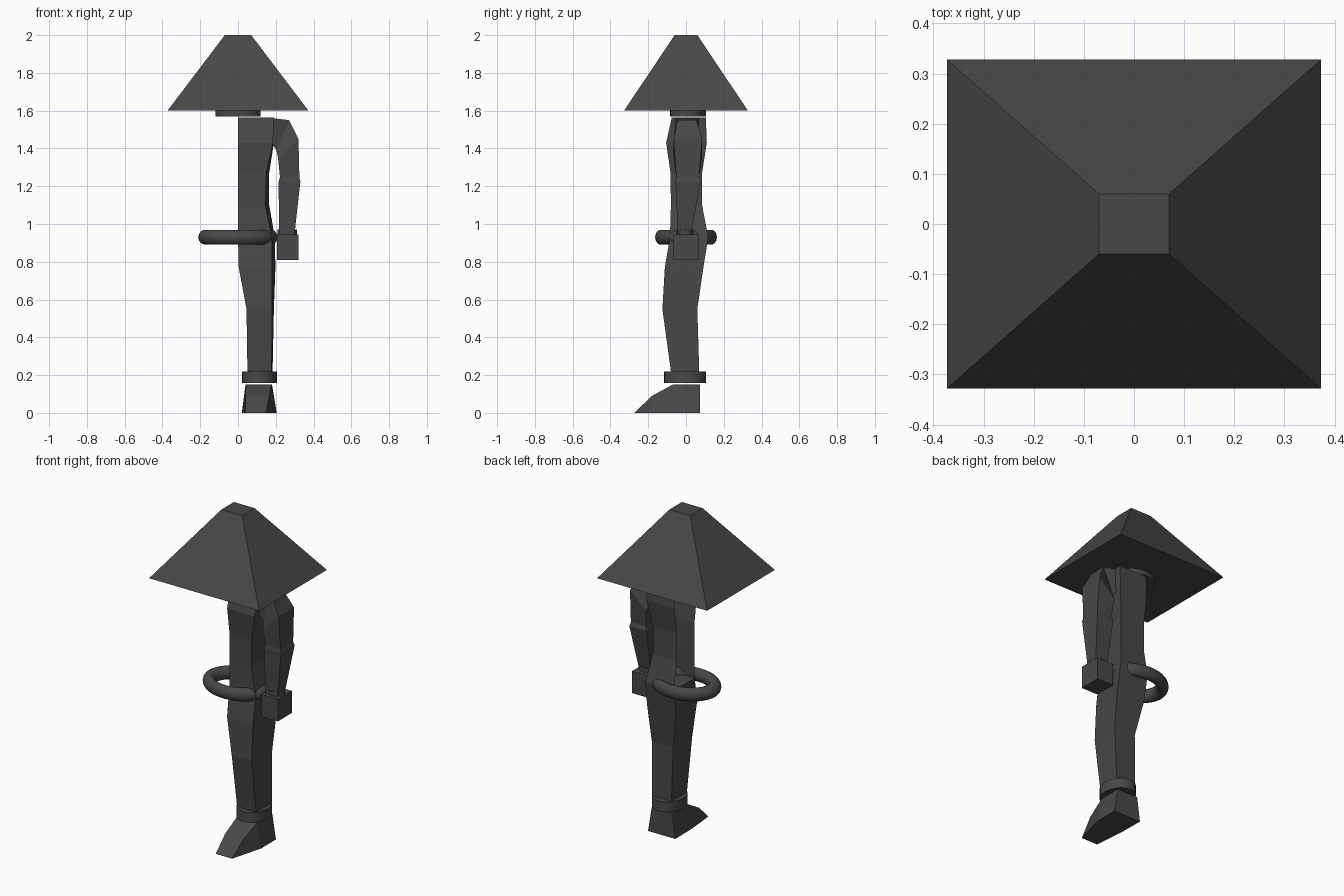
import bpy, bmesh, math

if "Cube" in bpy.data.objects:
    bpy.data.objects.remove(bpy.data.objects["Cube"])

grey = bpy.data.materials.new("charcoal grey")
grey.diffuse_color = (0.065, 0.065, 0.065, 1)
grey.use_nodes = True
grey.node_tree.nodes["Principled BSDF"].inputs["Base Color"].default_value = grey.diffuse_color


def loft(name, rings, closed=True, caps=True):
    """Skin a stack of matching point rings; closed=False leaves one side open."""
    bm = bmesh.new()
    rows = [[bm.verts.new(p) for p in ring] for ring in rings]
    n = len(rows[0])
    for a, b in zip(rows, rows[1:]):
        for i in range(n if closed else n - 1):
            j = (i + 1) % n
            bm.faces.new((a[i], a[j], b[j], b[i]))
    if caps:
        bm.faces.new(rows[0])
        bm.faces.new(rows[-1])
    bmesh.ops.recalc_face_normals(bm, faces=bm.faces[:])
    me = bpy.data.meshes.new(name)
    bm.to_mesh(me)
    bm.free()
    me.materials.append(grey)
    ob = bpy.data.objects.new(name, me)
    bpy.context.collection.objects.link(ob)
    return ob


def rect(z, x0, x1, y0, y1, back=0.0):
    """Rectangle at height z; back widens the rear outer corner."""
    return [(x0, y0, z), (x1, y0, z), (x1 + back, y1, z), (x0, y1, z)]


def slanted(inner, outer, y0, y1):
    """Limb section tilted in the xz plane."""
    (xi, zi), (xo, zo) = inner, outer
    return [(xi, y0, zi), (xo, y0, zo), (xo, y1, zo), (xi, y1, zi)]


def band(name, x, y, rx, ry, z0, z1):
    """Short elliptical cylinder."""
    n = 24
    ob = loft(name, [[(x + rx * math.cos(2 * math.pi * i / n),
                       y + ry * math.sin(2 * math.pi * i / n), z)
                      for i in range(n)] for z in (z0, z1)])
    smooth(ob)


def smooth(ob):
    bpy.ops.object.select_all(action='DESELECT')
    ob.select_set(True)
    bpy.context.view_layer.objects.active = ob
    bpy.ops.object.shade_smooth_by_angle(angle=math.radians(40))


# Wide pyramid hat and neck collar
loft("hat", [rect(1.6, -0.373, 0.373, -0.328, 0.328),
             rect(2.0, -0.07, 0.07, -0.06, 0.06)])
band("collar", 0, 0.01, 0.12, 0.095, 1.57, 1.6)

# Half torso, open along the centre plane
loft("torso", [rect(z, 0, x1, y0, y1, b) for z, x1, y0, y1, b in (
    (0.93, 0.18, -0.085, 0.118, 0.015),
    (1.10, 0.145, -0.08, 0.085, 0.02),
    (1.27, 0.15, -0.082, 0.085, 0.015),
    (1.43, 0.185, -0.105, 0.11, 0.005),
    (1.565, 0.19, -0.075, 0.105, 0.0))], closed=True).name
# Remove the centre-plane side of the torso
me = bpy.data.objects["torso"].data
bm = bmesh.new()
bm.from_mesh(me)
bmesh.ops.delete(bm, geom=[f for f in bm.faces if all(abs(v.co.x) < 1e-5 for v in f.verts)],
                 context='FACES')
bm.to_mesh(me)
bm.free()

# Belt ring
bpy.ops.mesh.primitive_torus_add(major_radius=0.175, minor_radius=0.04, major_segments=40,
                                 minor_segments=14, location=(0, 0, 0.93))
belt = bpy.context.object
belt.name = "belt"
belt.scale = (0.98, 0.76, 1)
belt.data.materials.append(grey)
smooth(belt)

# Leg, ankle cuff and shoe
loft("leg", [rect(0.22, 0.05, 0.178, -0.08, 0.07, 0.005),
             rect(0.55, 0.045, 0.18, -0.125, 0.06, 0.01),
             rect(0.77, 0.004, 0.18, -0.112, 0.092, 0.018),
             rect(0.93, 0.0, 0.18, -0.085, 0.118, 0.015)])
band("ankle_cuff", 0.114, -0.005, 0.093, 0.112, 0.158, 0.22)
loft("shoe", [
    [(0.02, 0.075, 0), (0.205, 0.075, 0), (0.18, 0.075, 0.15), (0.04, 0.075, 0.15)],
    [(0.022, -0.07, 0), (0.205, -0.07, 0), (0.178, -0.07, 0.15), (0.042, -0.07, 0.15)],
    [(0.03, -0.18, 0), (0.175, -0.18, 0), (0.165, -0.18, 0.09), (0.04, -0.18, 0.09)],
    [(0.04, -0.272, 0), (0.15, -0.272, 0), (0.15, -0.27, 0.004), (0.04, -0.27, 0.004)]])

# Arm and hand
loft("upper_arm", [
    slanted((0.185, 1.42), (0.185, 1.56), -0.06, 0.07),
    slanted((0.203, 1.39), (0.27, 1.55), -0.045, 0.055),
    slanted((0.212, 1.35), (0.32, 1.45), -0.065, 0.085),
    slanted((0.222, 1.25), (0.325, 1.25), -0.052, 0.07)])
loft("forearm", [rect(0.945, 0.217, 0.298, -0.045, 0.025),
                 rect(0.97, 0.217, 0.302, -0.045, 0.03),
                 rect(1.225, 0.215, 0.33, -0.055, 0.078),
                 rect(1.245, 0.222, 0.325, -0.052, 0.07),
                 rect(1.255, 0.222, 0.325, -0.052, 0.07)])
band("wrist_cuff", 0.26, -0.005, 0.052, 0.045, 0.943, 0.97)
loft("hand", [rect(0.81, 0.207, 0.32, -0.07, 0.065),
              rect(0.945, 0.207, 0.32, -0.07, 0.065)])
